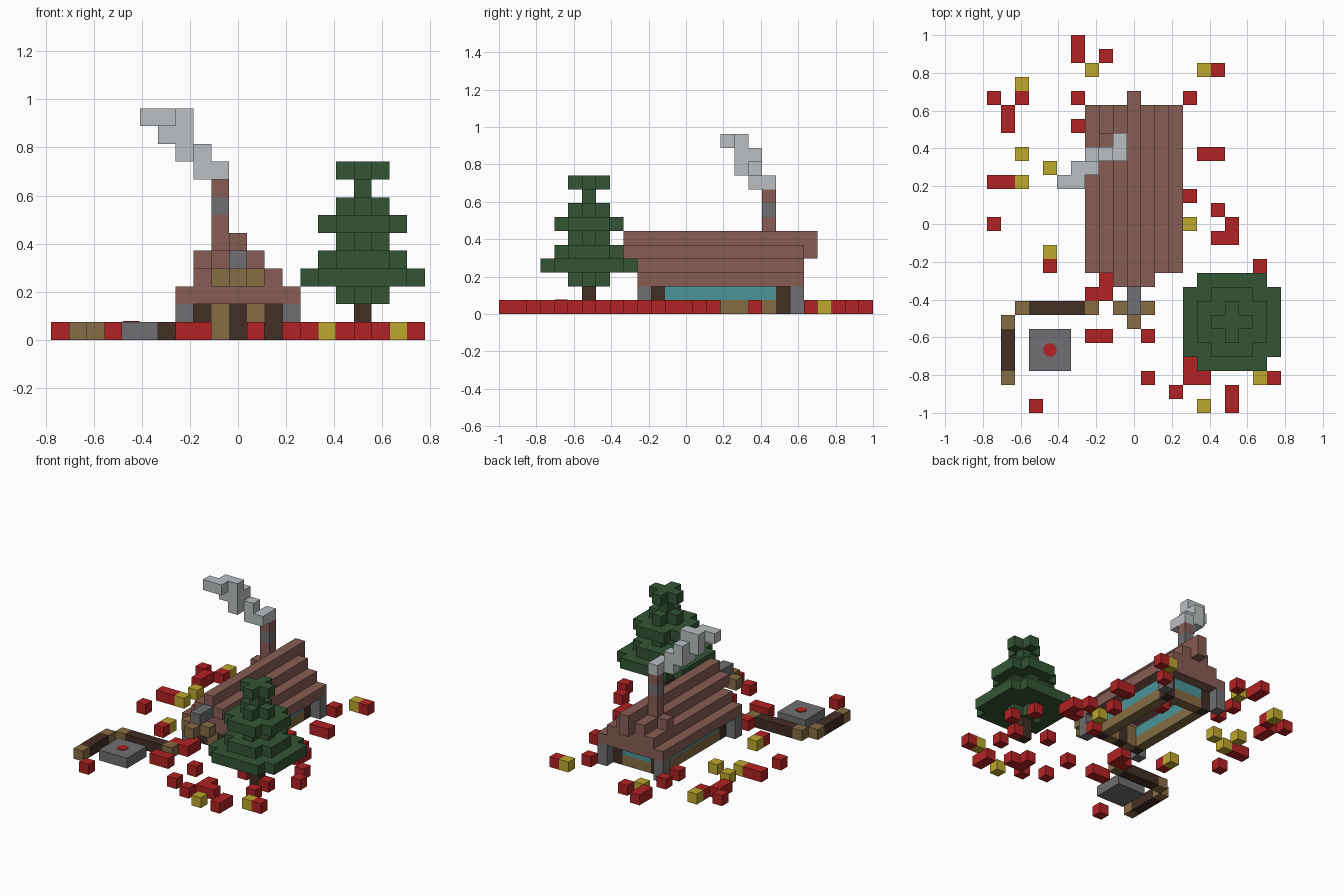
import bpy
import bmesh
from mathutils import Matrix, Vector

cube = bpy.data.objects.get("Cube")
if cube:
    bpy.data.objects.remove(cube, do_unlink=True)

U = 2 / 27  # one block


def material(name, *rgb):
    linear = [((c / 255 + 0.055) / 1.055) ** 2.4 for c in rgb] + [1]
    mat = bpy.data.materials.new(name)
    mat.use_nodes = True
    mat.diffuse_color = linear
    node = next(n for n in mat.node_tree.nodes if n.type == 'BSDF_PRINCIPLED')
    node.inputs["Base Color"].default_value = linear
    return mat


RED = material("red", 178, 34, 36)
YELLOW = material("yellow", 190, 168, 45)
ROOF = material("roof_brown", 135, 93, 85)
LEAF = material("dark_green", 52, 85, 53)
SMOKE = material("smoke_grey", 186, 191, 193)
STONE = material("stone_grey", 112, 112, 115)
WOOD = material("light_wood", 134, 108, 68)
BARK = material("dark_bark", 66, 46, 36)
GLASS = material("teal_glass", 74, 148, 153)


def span(v):
    return v if isinstance(v, tuple) else (v, v)


def blocks(name, mat, boxes):
    """One object from boxes; each axis is a cell or an inclusive cell range."""
    bm = bmesh.new()
    for box in boxes:
        lo, hi = zip(*(span(v) for v in box))
        size = [(b - a + 1) * U for a, b in zip(lo, hi)]
        mid = Vector([(a + b) / 2 * U for a, b in zip(lo, hi)]) + Vector((0, 0, U / 2))
        bmesh.ops.create_cube(bm, size=1, matrix=Matrix.Translation(mid) @ Matrix.Diagonal((*size, 1)))
    mesh = bpy.data.meshes.new(name)
    bm.to_mesh(mesh)
    bm.free()
    mesh.materials.append(mat)
    obj = bpy.data.objects.new(name, mesh)
    bpy.context.collection.objects.link(obj)


SIDES = (-1, 1)
FRONT, BACK = -3, 8

# Cabin walls: stone corner posts, log corners, windows and sill
blocks("corner_posts", STONE, [(3 * s, y, (0, 1)) for s in SIDES for y in (FRONT, BACK)])
blocks("log_corners", BARK, [(2 * s, y, (0, 1)) for s in SIDES for y in (FRONT + 1, BACK - 1)])
blocks("side_windows", GLASS, [(2 * s, (-1, 6), 1) for s in SIDES])
blocks("side_sills", WOOD, [(2 * s, (-1, 6), 0) for s in SIDES])
blocks("back_window", GLASS, [((-1, 1), BACK - 1, 1)])
blocks("back_sill", WOOD, [((-1, 1), BACK - 1, 0)])
blocks("door", BARK, [(0, FRONT + 1, (0, 1))])
blocks("door_frame", WOOD, [(s, FRONT + 1, (0, 1)) for s in SIDES])

# Stepped roof with gable ends and an overhanging ridge
blocks("roof_slopes", ROOF, [(3 * s, (FRONT, BACK), 2) for s in SIDES]
       + [(2 * s, (FRONT, BACK), 3) for s in SIDES]
       + [(s, (FRONT - 1, BACK), 4) for s in SIDES])
blocks("roof_gables", ROOF, [((-2, 2), y, 2) for y in (FRONT, BACK)]
       + [((-1, 1), y, 3) for y in (FRONT, BACK)])
blocks("roof_ridge", ROOF, [(0, (FRONT - 1, BACK + 1), (4, 5))])

# Mounted head on the front gable
blocks("trophy_head", STONE, [(0, (-6, -5), 4)])
blocks("trophy_antlers", WOOD, [((-1, 1), -6, 3), (0, -7, 3)])

# Chimney and its drifting smoke
blocks("chimney_bricks", ROOF, [(-1, 6, (5, 6)), (-1, 6, 8), (-2, 6, 4)])
blocks("chimney_stone_band", STONE, [(-1, 6, 7)])
blocks("smoke", SMOKE, [
    (-1, (5, 6), 9), (-2, 5, (9, 10)), (-3, 5, (10, 11)), (-3, 4, (10, 12)),
    (-4, 4, (11, 12)), ((-5, -4), 3, 12)])

# Tree: a trunk and layers of leaves with notched corners
TX, TY = 7, -7
blocks("tree_trunk", BARK, [(TX, TY, (0, 1))])
for level, r in enumerate((1, 3, 2, 1, 2, 1, 0, 1), start=2):
    if r == 0:
        layer = [(TX, TY, level)]
    else:
        layer = [((TX - r + 1, TX + r - 1), (TY - r, TY + r), level)]
        layer += [(TX + s * r, (TY - r + 1, TY + r - 1), level) for s in SIDES]
    blocks(f"tree_leaves_{level}", LEAF, layer)

# Fire pit with a round ember
FX, FY = -6, -9
blocks("fire_pit", STONE, [((FX - 1, FX + 1), (FY - 1, FY + 1), 0)])
bpy.ops.mesh.primitive_cylinder_add(vertices=8, radius=U / 2, depth=U,
                                    location=(FX * U, FY * U, U / 2 + 0.004))
ember = bpy.context.object
ember.name = "ember"
ember.rotation_euler.z = 0.3927
ember.data.materials.append(RED)

# Log benches: bark with cut ends
blocks("bench_logs", BARK, [((-7, -4), -6, 0), (-9, (-10, -8), 0)])
blocks("bench_log_ends", WOOD, [(x, -6, 0) for x in (-8, -3)] + [(-9, y, 0) for y in (-11, -7)])

# Flowers: columns of each row, from the back row to the front
RED_ROWS = [
    (-4,), (-4, -2), (6,), (), (-10, -8, -4, 4), (-9,), (-9, -4), (), (1, 5, 6),
    (), (-10, -9), (4,), (6,), (-10, 7), (6, 7), (3,), (-6, 9), (-2,),
    (-3, -2, 10), (5,), (8,), (-3, -2, 1), (8,), (4,), (1, 4, 5, 10), (3, 7), (-7, 7)]
YELLOW_SPOTS = [(5, 11), (-3, 11), (-8, 10), (-8, 5), (-6, 4), (-8, 3),
                (4, 0), (-6, -2), (9, -11), (5, -13)]
blocks("red_flowers", RED, [(x, 13 - i, 0) for i, row in enumerate(RED_ROWS) for x in row])
blocks("yellow_flowers", YELLOW, [(x, y, 0) for x, y in YELLOW_SPOTS])
